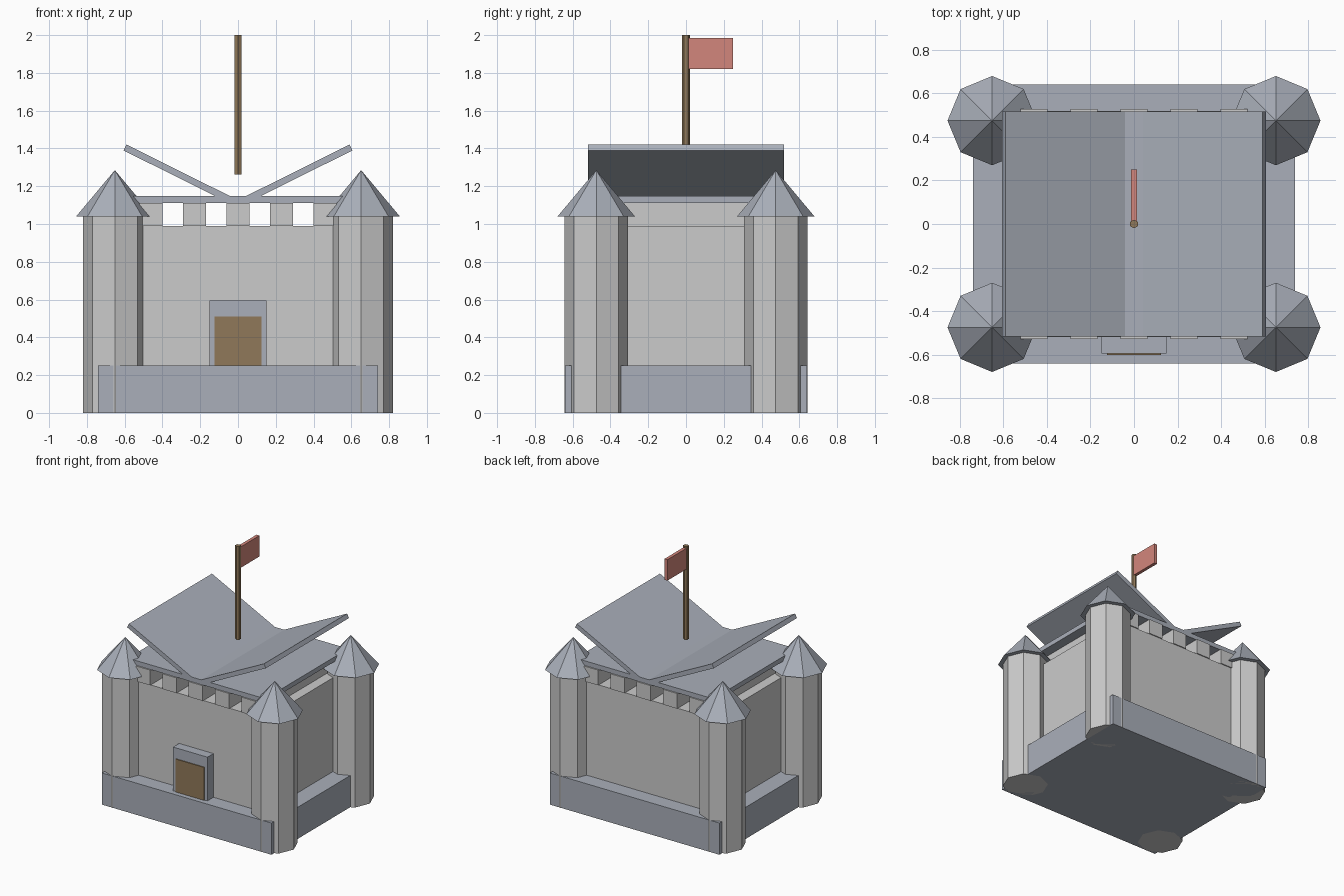
import bpy, bmesh
from math import atan2, cos, sin
from mathutils import Matrix

if "Cube" in bpy.data.objects:
    bpy.data.objects.remove(bpy.data.objects["Cube"])


def material(name, rgb):
    m = bpy.data.materials.new(name)
    m.diffuse_color = (*rgb, 1)
    m.use_nodes = True
    m.node_tree.nodes["Principled BSDF"].inputs["Base Color"].default_value = m.diffuse_color
    return m


STONE = material("stone", (0.62, 0.61, 0.63))
SLATE = material("slate", (0.40, 0.43, 0.49))
WOOD = material("wood", (0.28, 0.19, 0.10))
CLOTH = material("cloth", (0.65, 0.24, 0.20))


def finish(name, bm, mat):
    me = bpy.data.meshes.new(name)
    bm.to_mesh(me)
    bm.free()
    ob = bpy.data.objects.new(name, me)
    me.materials.append(mat)
    bpy.context.collection.objects.link(ob)
    return ob


def box(name, lo, hi, mat):
    """Axis-aligned box between two corners."""
    size = [b - a for a, b in zip(lo, hi)]
    mid = [(a + b) / 2 for a, b in zip(lo, hi)]
    bm = bmesh.new()
    bmesh.ops.create_cube(bm, size=1, matrix=Matrix.Translation(mid) @ Matrix.Diagonal((*size, 1)))
    return finish(name, bm, mat)


def prism(name, x, y, z0, z1, r0, r1, sides, mat):
    """Upright cylinder or cone with flat sides."""
    bm = bmesh.new()
    bmesh.ops.create_cone(bm, cap_ends=True, segments=sides, radius1=r0, radius2=r1,
                          depth=z1 - z0, matrix=Matrix.Translation((x, y, (z0 + z1) / 2)))
    bmesh.ops.remove_doubles(bm, verts=bm.verts, dist=1e-5)
    return finish(name, bm, mat)


# Plinth and main hall
box("plinth", (-0.74, -0.64, 0), (0.74, 0.64, 0.25), SLATE)
box("hall_walls", (-0.6, -0.52, 0.25), (0.6, 0.52, 0.99), STONE)

# Battlement blocks running front to back, carrying the roof deck
for i in range(-2, 3):
    x = i * 0.23
    box("battlement", (x - 0.0615, -0.528, 0.99), (x + 0.0615, 0.528, 1.11), STONE)
box("roof_deck", (-0.6, -0.518, 1.11), (0.6, 0.518, 1.147), SLATE)

# Two roof plates tilted into a V
angle = atan2(0.275, 0.552)
length, thick = 0.63, 0.035
for s in (-1, 1):
    cx = s * (0.598 - cos(angle) * length / 2)
    cz = 1.405 - sin(angle) * length / 2
    plate = box("roof_plate", (-length / 2, -0.518, -thick / 2), (length / 2, 0.518, thick / 2), SLATE)
    plate.location = (cx, 0, cz)
    plate.rotation_euler = (0, -s * angle, 0)

# Octagonal corner towers with pointed caps
for sx in (-1, 1):
    for sy in (-1, 1):
        x, y = sx * 0.652, sy * 0.475
        prism("corner_tower", x, y, 0, 1.04, 0.168, 0.168, 8, STONE)
        prism("tower_cap", x, y, 1.04, 1.285, 0.205, 0, 8, SLATE)

# Doorway
box("door_frame", (-0.15, -0.595, 0.25), (0.15, -0.51, 0.595), SLATE)
box("door", (-0.125, -0.602, 0.24), (0.125, -0.52, 0.51), WOOD)

# Flag on its pole
prism("flag_pole", 0, 0, 1.262, 2.0, 0.02, 0.02, 6, WOOD)
box("flag", (-0.013, 0.01, 1.82), (0.013, 0.25, 1.985), CLOTH)
